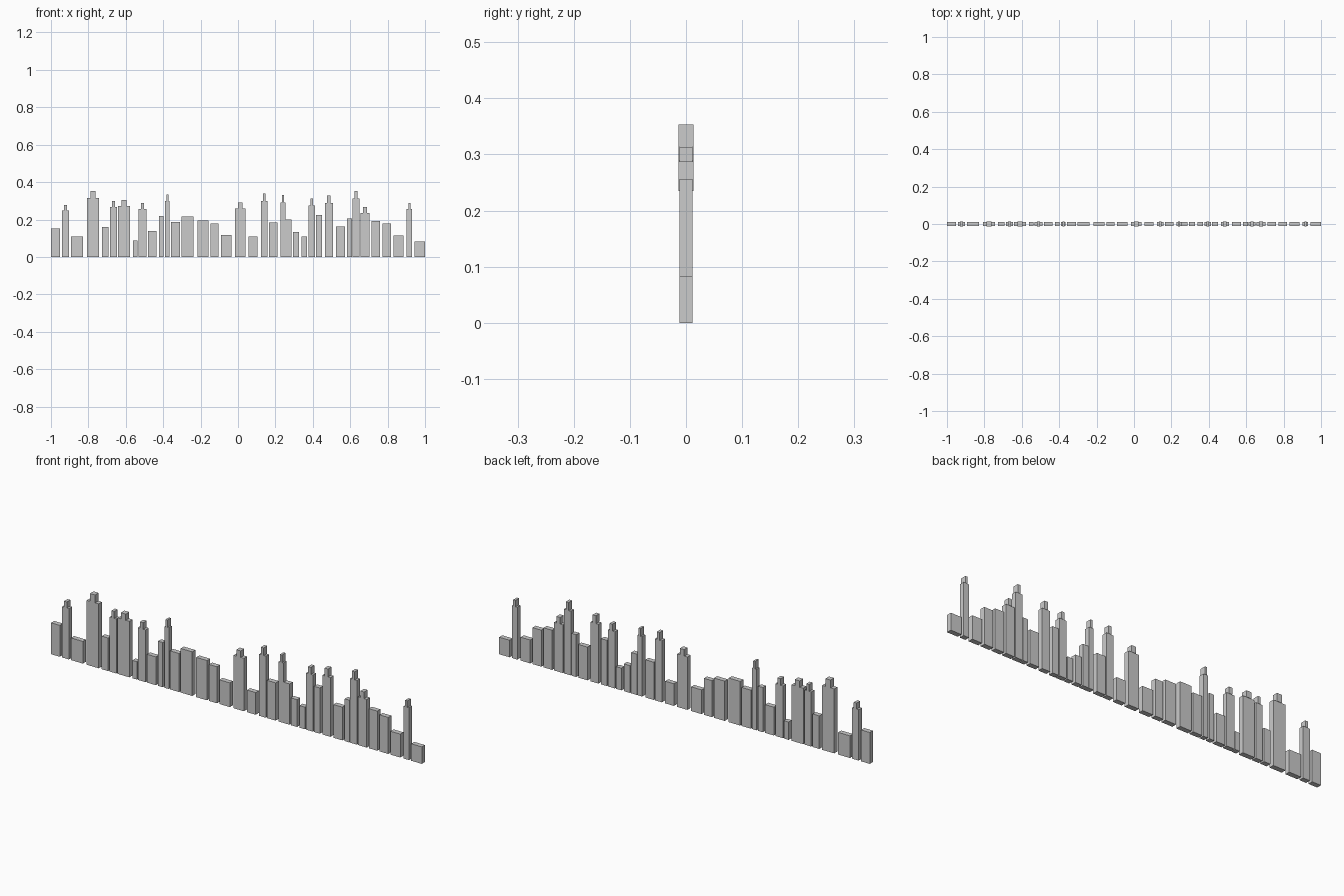
import bpy, bmesh


def box(name, x0, x1, z0, z1, half_depth):
    bm = bmesh.new()
    bmesh.ops.create_cube(bm, size=1)
    for v in bm.verts:
        v.co.x = (x0 + x1) / 2 + v.co.x * (x1 - x0)
        v.co.y *= 2 * half_depth
        v.co.z = z0 + (v.co.z + 0.5) * (z1 - z0)
    mesh = bpy.data.meshes.new(name)
    bm.to_mesh(mesh)
    bm.free()
    obj = bpy.data.objects.new(name, mesh)
    bpy.context.collection.objects.link(obj)
    return obj


# Plain blocks: left, right, height
blocks = [
    (-1.0, -.953, .153), (-.893, -.829, .108), (-.727, -.692, .161),
    (-.562, -.536, .087), (-.482, -.435, .138), (-.423, -.398, .218),
    (-.358, -.309, .188), (-.301, -.239, .215), (-.217, -.159, .194),
    (-.148, -.105, .178), (-.092, -.036, .118), (.057, .104, .108),
    (.165, .211, .184), (.255, .287, .199), (.293, .327, .133),
    (.340, .370, .108), (.418, .450, .223), (.523, .572, .162),
    (.584, .609, .206), (.714, .760, .193), (.772, .819, .178),
    (.832, .884, .114), (.943, 1.0, .083),
]

# Towers with a rooftop cap: left, right, height, total height
towers = [
    (-.940, -.904, .248, .278), (-.808, -.743, .314, .353),
    (-.684, -.648, .266, .300), (-.641, -.578, .273, .304),
    (-.532, -.490, .255, .287), (-.389, -.365, .298, .335),
    (-.016, .040, .258, .290), (.122, .159, .300, .338),
    (.228, .254, .292, .330), (.376, .413, .276, .311),
    (.464, .507, .289, .328), (.613, .650, .313, .353),
    (.656, .703, .235, .268), (.902, .931, .255, .287),
]

for i, (x0, x1, h) in enumerate(blocks):
    box(f"block_{i + 1}", x0, x1, 0, h, .012)

for i, (x0, x1, h, top) in enumerate(towers):
    box(f"tower_{i + 1}", x0, x1, 0, h, .012)
    mid, half = (x0 + x1) / 2, (x1 - x0) * .21
    box(f"tower_cap_{i + 1}", mid - half, mid + half, h, top, .0135)
